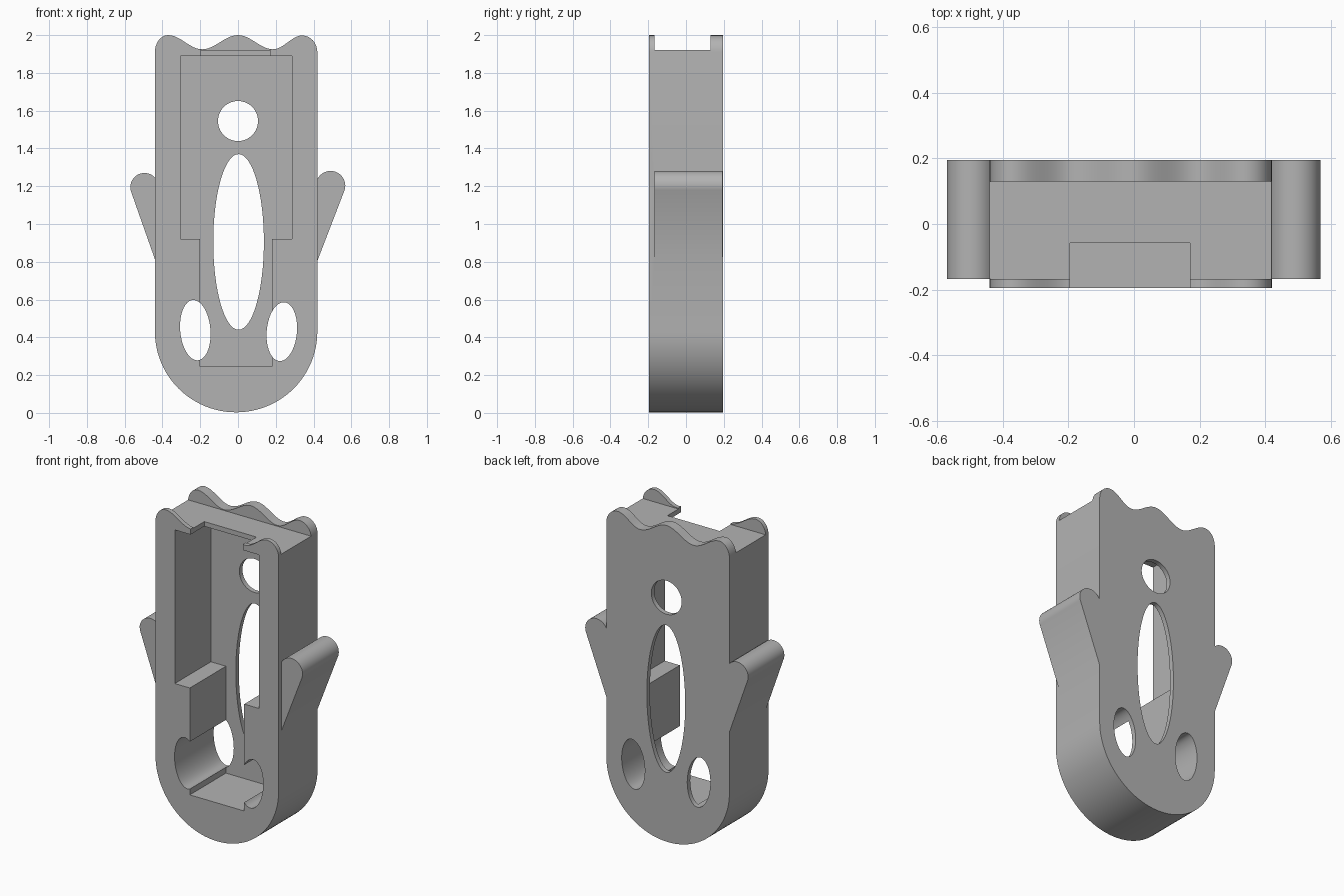
import bpy, bmesh, math

default = bpy.data.objects.get("Cube")
if default:
    bpy.data.objects.remove(default, do_unlink=True)

grey = bpy.data.materials.new("plain grey")
grey.use_nodes = True
colour = (0.45, 0.45, 0.45, 1)
grey.diffuse_color = colour
grey.node_tree.nodes["Principled BSDF"].inputs["Base Color"].default_value = colour


def prism(name, outline, y0, y1):
    """Extrude an (x, z) outline along y."""
    bm = bmesh.new()
    face = bm.faces.new([bm.verts.new((x, y0, z)) for x, z in outline])
    moved = bmesh.ops.extrude_face_region(bm, geom=[face])["geom"]
    bmesh.ops.translate(bm, vec=(0, y1 - y0, 0),
                        verts=[v for v in moved if isinstance(v, bmesh.types.BMVert)])
    bmesh.ops.recalc_face_normals(bm, faces=bm.faces)
    mesh = bpy.data.meshes.new(name)
    bm.to_mesh(mesh)
    bm.free()
    obj = bpy.data.objects.new(name, mesh)
    bpy.context.collection.objects.link(obj)
    mesh.materials.append(grey)
    return obj


def ellipse(cx, cz, rx, rz, start=0, end=360, steps=64, tilt=0):
    full = end - start == 360
    c, s = math.cos(math.radians(tilt)), math.sin(math.radians(tilt))
    points = []
    for i in range(steps if full else steps + 1):
        a = math.radians(start + (end - start) * i / steps)
        x, z = rx * math.cos(a), rz * math.sin(a)
        points.append((cx + x * c - z * s, cz + x * s + z * c))
    return points


def rectangle(x0, x1, z0, z1):
    return [(x0, z0), (x1, z0), (x1, z1), (x0, z1)]


def combine(target, other, operation):
    mod = target.modifiers.new(other.name, 'BOOLEAN')
    mod.operation = operation
    mod.solver = 'EXACT'
    mod.object = other
    bpy.context.view_layer.objects.active = target
    bpy.ops.object.modifier_apply(modifier=mod.name)
    bpy.data.objects.remove(other, do_unlink=True)


# Wavy crest running from the right-hand peak to the left-hand edge
LEFT, RIGHT, FRONT, BACK = -0.44, 0.42, -0.195, 0.195
peaks = [(0.34, 1.998), (0.185, 1.925), (0, 2.0), (-0.19, 1.925), (-0.37, 2.0)]
crest = []
for i in range(9):
    a = math.pi / 2 * i / 8
    crest.append((RIGHT - 0.08 * (1 - math.cos(a)), 1.91 + 0.088 * math.sin(a)))
for (xa, za), (xb, zb) in zip(peaks, peaks[1:]):
    for i in range(1, 13):
        t = i / 12
        crest.append((xa + (xb - xa) * t, za + (zb - za) * (1 - math.cos(math.pi * t)) / 2))
for i in range(1, 9):
    a = math.pi / 2 * i / 8
    crest.append((-0.37 - 0.07 * math.sin(a), 1.91 + 0.09 * math.cos(a)))

# Body with a round bottom
body = prism("holder_body", ellipse(-0.01, 0.43, 0.43, 0.427, 180, 360, 48) + crest, FRONT, BACK)

# Side ears
right_ear = ellipse(-0.495, 1.195, 0.075, 0.075, 197, 42, 20) + [(-0.40, 1.24), (-0.40, 0.70)]
left_ear = ellipse(0.49, 1.203, 0.078, 0.078, -17, 154, 20) + [(0.38, 1.23), (0.38, 0.70)]
combine(body, prism("right_ear", right_ear, -0.167, BACK - 0.0005), 'UNION')
combine(body, prism("left_ear", left_ear, -0.167, BACK - 0.0005), 'UNION')

# Stepped cavity open to the front
cavity = [(-0.20, 0.245), (0.18, 0.245), (0.18, 0.92), (0.285, 0.92),
          (0.285, 1.89), (-0.305, 1.89), (-0.305, 0.92), (-0.20, 0.92)]
combine(body, prism("cavity", cavity, -0.4, 0.165), 'DIFFERENCE')

# Top channel between the crests, and the notch through the front lip
combine(body, prism("channel", rectangle(-0.7, 0.7, 1.92, 2.2), -0.167, 0.13), 'DIFFERENCE')
combine(body, prism("notch", rectangle(-0.195, 0.17, 1.8, 2.2), -0.4, -0.058), 'DIFFERENCE')

# Through holes
holes = [ellipse(0, 1.545, 0.106, 0.106), ellipse(0.003, 0.905, 0.134, 0.465),
         ellipse(-0.226, 0.438, 0.08, 0.16, tilt=5), ellipse(0.232, 0.43, 0.08, 0.156, tilt=-5)]
for outline in holes:
    combine(body, prism("hole", outline, -0.4, 0.4), 'DIFFERENCE')

# Smooth curves, sharp edges
bpy.ops.object.select_all(action='DESELECT')
body.select_set(True)
bpy.context.view_layer.objects.active = body
bpy.ops.object.shade_smooth_by_angle(angle=math.radians(30))
